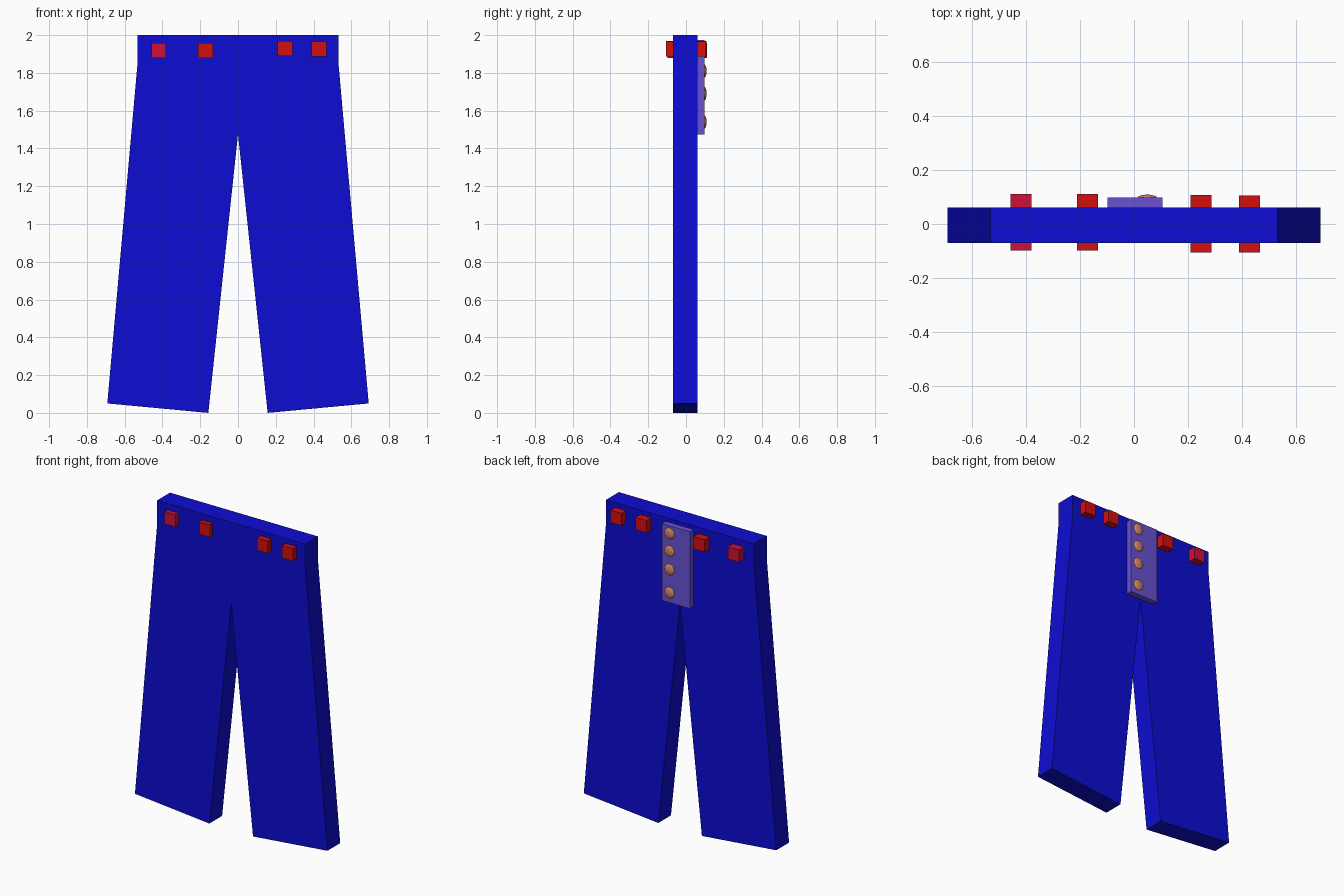
import bpy, bmesh
from mathutils import Matrix

if "Cube" in bpy.data.objects:
    bpy.data.objects.remove(bpy.data.objects["Cube"])


def material(name, rgb):
    m = bpy.data.materials.new(name)
    m.diffuse_color = (*rgb, 1)
    m.use_nodes = True
    m.node_tree.nodes["Principled BSDF"].inputs["Base Color"].default_value = m.diffuse_color
    return m


BLUE = material("trouser blue", (0.004, 0.004, 0.65))
RED = material("loop red", (0.65, 0.005, 0.005))
CRIMSON = material("loop crimson", (0.62, 0.005, 0.04))
PURPLE = material("fly purple", (0.14, 0.085, 0.65))
COPPER = material("button copper", (0.65, 0.24, 0.13))


def finish(bm, name, mat):
    bmesh.ops.recalc_face_normals(bm, faces=bm.faces)
    me = bpy.data.meshes.new(name)
    bm.to_mesh(me)
    bm.free()
    me.materials.append(mat)
    ob = bpy.data.objects.new(name, me)
    bpy.context.collection.objects.link(ob)
    return ob


def box(name, mat, x0, x1, y0, y1, z0, z1):
    bm = bmesh.new()
    bmesh.ops.create_cube(bm, size=1, matrix=Matrix.Translation(
        ((x0 + x1) / 2, (y0 + y1) / 2, (z0 + z1) / 2))
        @ Matrix.Diagonal((x1 - x0, y1 - y0, z1 - z0, 1)))
    return finish(bm, name, mat)


# Trousers: mirrored half outline, extruded front to back
half = [(0, 2.0), (0.532, 2.0), (0.532, 1.85), (0.692, 0.05), (0.157, 0.0), (0, 1.475)]
outline = half + [(-x, z) for x, z in reversed(half[1:-1])]
bm = bmesh.new()
face = bm.faces.new([bm.verts.new((x, -0.07, z)) for x, z in outline])
ext = bmesh.ops.extrude_face_region(bm, geom=[face])
bmesh.ops.translate(bm, vec=(0, 0.131, 0),
                    verts=[v for v in ext["geom"] if isinstance(v, bmesh.types.BMVert)])
finish(bm, "trousers", BLUE)

# Belt loops pass right through the waistband
for i, (x, y0, y1, z, mat) in enumerate([
        (-0.419, -0.099, 0.111, 1.918, CRIMSON),
        (-0.172, -0.099, 0.111, 1.918, RED),
        (0.249, -0.106, 0.108, 1.929, RED),
        (0.429, -0.106, 0.106, 1.927, RED)]):
    box(f"belt_loop_{i + 1}", mat, x - 0.039, x + 0.039, y0, y1, z - 0.04, z + 0.04)

# Fly panel
box("fly_panel", PURPLE, -0.098, 0.105, 0.05, 0.099, 1.475, 1.975)

# Domed buttons
for i, z in enumerate([1.925, 1.81, 1.69, 1.54]):
    bm = bmesh.new()
    bmesh.ops.create_uvsphere(bm, u_segments=16, v_segments=10, radius=1,
                              matrix=Matrix.Translation((0.049, 0.097, z))
                              @ Matrix.Diagonal((0.036, 0.012, 0.036, 1)))
    for f in bm.faces:
        f.smooth = True
    finish(bm, f"button_{i + 1}", COPPER)
